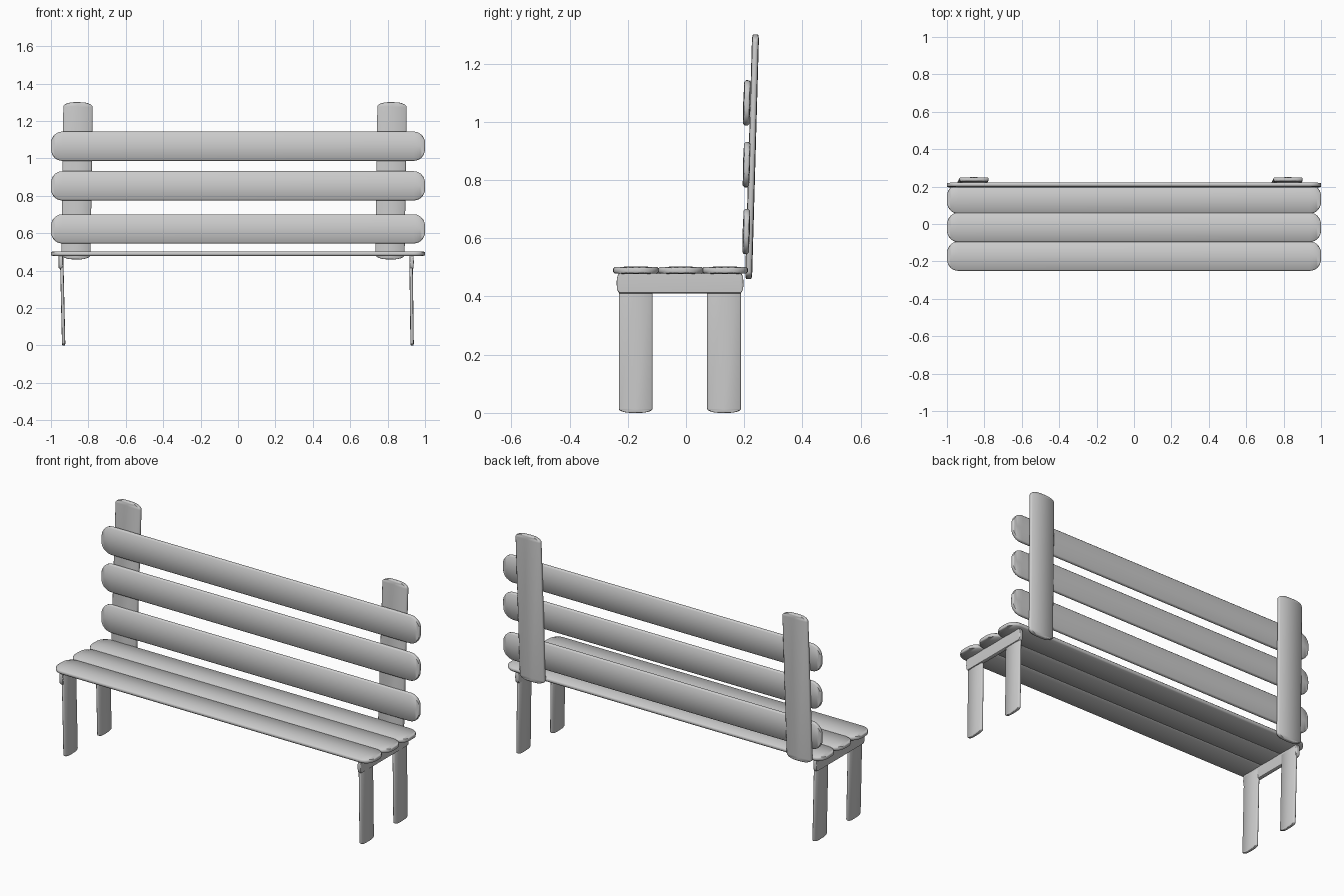
import bpy
import bmesh
from math import sin, cos, pi, radians
from mathutils import Vector

if "Cube" in bpy.data.objects:
    bpy.data.objects.remove(bpy.data.objects["Cube"], do_unlink=True)

# One plain grey for the whole bench
grey = bpy.data.materials.new("light grey")
grey.use_nodes = True
colour = (0.6, 0.6, 0.6, 1)
grey.diffuse_color = colour
grey.node_tree.nodes["Principled BSDF"].inputs["Base Color"].default_value = colour

# Cross-section of a softly crowned board, as fractions of half width and half thickness
HALF = [(1, 0.4), (0.92, 0.88), (0, 1)]
SECTION = HALF + [(-u, v) for u, v in HALF[1::-1]]
SECTION += [(u, -v) for u, v in SECTION[::-1] if (u, v) != (0, 1)]
SECTION = SECTION[:5] + [(-1, -0.4), (-0.92, -0.88), (0, -1), (0.92, -0.88), (1, -0.4)]

# Stations along the half length: (position, width, thickness), rounding off at the end
STEPS = 7
END = [(0.94 + 0.06 * sin(a), 0.2 + 0.8 * cos(a), 0.45 + 0.55 * cos(a) ** 0.5)
       for a in (i * pi / 2 / STEPS for i in range(STEPS))]
END.append((1, 0.2, 0.45))
STATIONS = [(-p, w, t) for p, w, t in reversed(END)] + END


def plank(name, start, end, side, width, thick):
    """Round-ended board from start to end, its width along the side vector."""
    start, end = Vector(start), Vector(end)
    middle, along = (start + end) / 2, (end - start) / 2
    across = Vector(side)
    across = (across - across.project(along)).normalized()
    normal = along.normalized().cross(across)
    bm = bmesh.new()
    rings = []
    for p, w, t in STATIONS:
        rings.append([bm.verts.new(middle + along * p + across * (u * w * width / 2)
                                   + normal * (v * t * thick / 2)) for u, v in SECTION])
    count = len(SECTION)
    for a, b in zip(rings, rings[1:]):
        for i in range(count):
            j = (i + 1) % count
            bm.faces.new((a[i], a[j], b[j], b[i]))
    bm.faces.new(rings[0])
    bm.faces.new(rings[-1])
    bmesh.ops.recalc_face_normals(bm, faces=bm.faces)
    mesh = bpy.data.meshes.new(name)
    bm.to_mesh(mesh)
    bm.free()
    mesh.materials.append(grey)
    obj = bpy.data.objects.new(name, mesh)
    bpy.context.collection.objects.link(obj)
    bpy.ops.object.select_all(action='DESELECT')
    obj.select_set(True)
    bpy.context.view_layer.objects.active = obj
    bpy.ops.object.shade_smooth_by_angle(angle=radians(50))


# Seat boards
for label, y in (("front", -0.172), ("middle", -0.018), ("back", 0.134)):
    plank("seat_board_" + label, (-1, y, 0.49), (1, y, 0.49), (0, 1, 0), 0.157, 0.026)

# Backrest slats, leaning slightly back
for label, y, z in (("lower", 0.207, 0.623), ("middle", 0.208, 0.853), ("upper", 0.209, 1.065)):
    plank("back_slat_" + label, (-1, y, z), (1, y, z), (0, 0.03, 1), 0.156, 0.025)

# Backrest posts
for label, x in (("right", -0.861), ("left", 0.818)):
    plank("back_post_" + label, (x - 0.006, 0.215, 0.46), (x + 0.006, 0.239, 1.3),
          (1, 0, 0), 0.157, 0.024)

# Leg frames: one crosspiece and two legs at each end
for label, brace_x, top_x, foot_x in (("right", -0.948, -0.943, -0.932),
                                      ("left", 0.928, 0.925, 0.931)):
    plank("leg_brace_" + label, (brace_x, -0.238, 0.446), (brace_x, 0.197, 0.446),
          (0, 0, 1), 0.072, 0.024)
    for end, y in (("front", -0.173), ("back", 0.131)):
        plank(end + "_leg_" + label, (foot_x, y, 0), (top_x, y, 0.475),
              (0, 1, 0), 0.116, 0.018)
